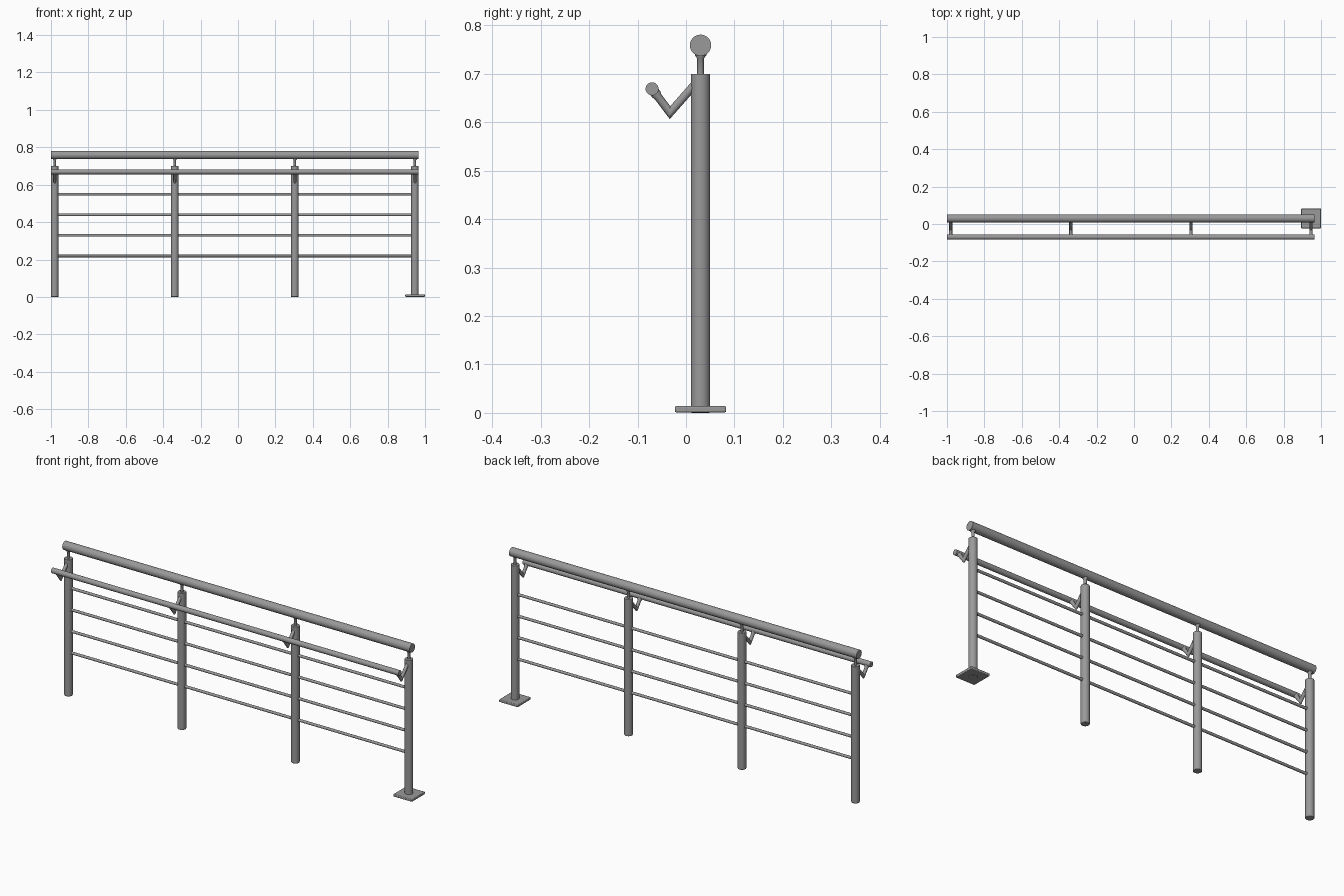
import bpy
import bmesh
import math
from mathutils import Vector

old = bpy.data.objects.get("Cube")
if old:
    bpy.data.objects.remove(old, do_unlink=True)

# Single brushed metal colour
metal = bpy.data.materials.new("grey_metal")
metal.use_nodes = True
GREY = (0.32, 0.32, 0.32, 1)
metal.diffuse_color = GREY
metal.node_tree.nodes["Principled BSDF"].inputs["Base Color"].default_value = GREY

POST_XS = [-0.98 + 0.642 * i for i in range(4)]
POST_Y, POST_R, POST_TOP = 0.03, 0.02, 0.70
RAIL_START, RAIL_END = -1.0, 0.965


def finish(obj, bevel=0):
    obj.data.materials.append(metal)
    if bevel:
        mod = obj.modifiers.new("soft_edge", "BEVEL")
        mod.width, mod.segments = bevel, 2
        mod.limit_method, mod.angle_limit = "ANGLE", math.radians(50)
    bpy.ops.object.select_all(action="DESELECT")
    obj.select_set(True)
    bpy.context.view_layer.objects.active = obj
    bpy.ops.object.shade_smooth_by_angle(angle=math.radians(40))
    return obj


def sweep(name, points, radii, sides=24, bevel=0):
    """Round tube through points in one plane, mitred at each bend."""
    pts = [Vector(p) for p in points]
    dirs = [(b - a).normalized() for a, b in zip(pts, pts[1:])]
    # Common axis perpendicular to the whole path
    side = dirs[0].cross(dirs[-1])
    if side.length < 0.001:
        side = dirs[0].orthogonal()
    side.normalize()
    bm = bmesh.new()
    rings = []
    for i, (p, r) in enumerate(zip(pts, radii)):
        before, after = dirs[max(i - 1, 0)], dirs[min(i, len(dirs) - 1)]
        mid = (before + after).normalized()
        across = mid.cross(side) / mid.dot(before)
        ring = []
        for k in range(sides):
            a = math.tau * k / sides
            ring.append(bm.verts.new(p + r * (math.cos(a) * side + math.sin(a) * across)))
        rings.append(ring)
    for lower, upper in zip(rings, rings[1:]):
        for k in range(sides):
            n = (k + 1) % sides
            bm.faces.new((lower[k], lower[n], upper[n], upper[k]))
    bm.faces.new(rings[0])
    bm.faces.new(rings[-1])
    bmesh.ops.recalc_face_normals(bm, faces=bm.faces)
    mesh = bpy.data.meshes.new(name)
    bm.to_mesh(mesh)
    bm.free()
    obj = bpy.data.objects.new(name, mesh)
    bpy.context.collection.objects.link(obj)
    return finish(obj, bevel)


def bar(name, y, z, radius, start, end, sides):
    return sweep(name, [(start, y, z), (end, y, z)], [radius] * 2, sides)


# Upper guard rail and lower front handrail
bar("top_rail", POST_Y, 0.759, 0.022, RAIL_START, RAIL_END, 32)
bar("front_handrail", -0.07, 0.669, 0.0135, RAIL_START, RAIL_END, 24)

# Thin horizontal infill bars, running between the end posts
for i in range(4):
    bar(f"infill_bar_{i + 1}", POST_Y, 0.219 + 0.11 * i, 0.007,
        POST_XS[0], POST_XS[-1], 16)

for i, x in enumerate(POST_XS, 1):
    # Upright post
    sweep(f"post_{i}", [(x, POST_Y, 0), (x, POST_Y, POST_TOP)],
          [POST_R] * 2, 32, bevel=0.002)
    # Neck that widens under the top rail
    sweep(f"rail_neck_{i}",
          [(x, POST_Y, z) for z in (POST_TOP - 0.005, 0.732, 0.738, 0.745)],
          [0.007, 0.007, 0.012, 0.012], 20)
    # Bent bracket carrying the front handrail
    sweep(f"handrail_bracket_{i}",
          [(x, 0.02, 0.68), (x, -0.033, 0.62), (x, -0.058, 0.653),
           (x, -0.061, 0.657), (x, -0.066, 0.664)],
          [0.0085, 0.0085, 0.0085, 0.0105, 0.0105], 20)

# Square foot plate under the last post only
bpy.ops.mesh.primitive_cube_add(size=1, location=(POST_XS[-1] + 0.001, POST_Y, 0.0075))
plate = bpy.context.object
plate.name = "foot_plate"
plate.dimensions = (0.106, 0.106, 0.013)
bpy.ops.object.transform_apply(location=False, rotation=False, scale=True)
finish(plate, bevel=0.003)
